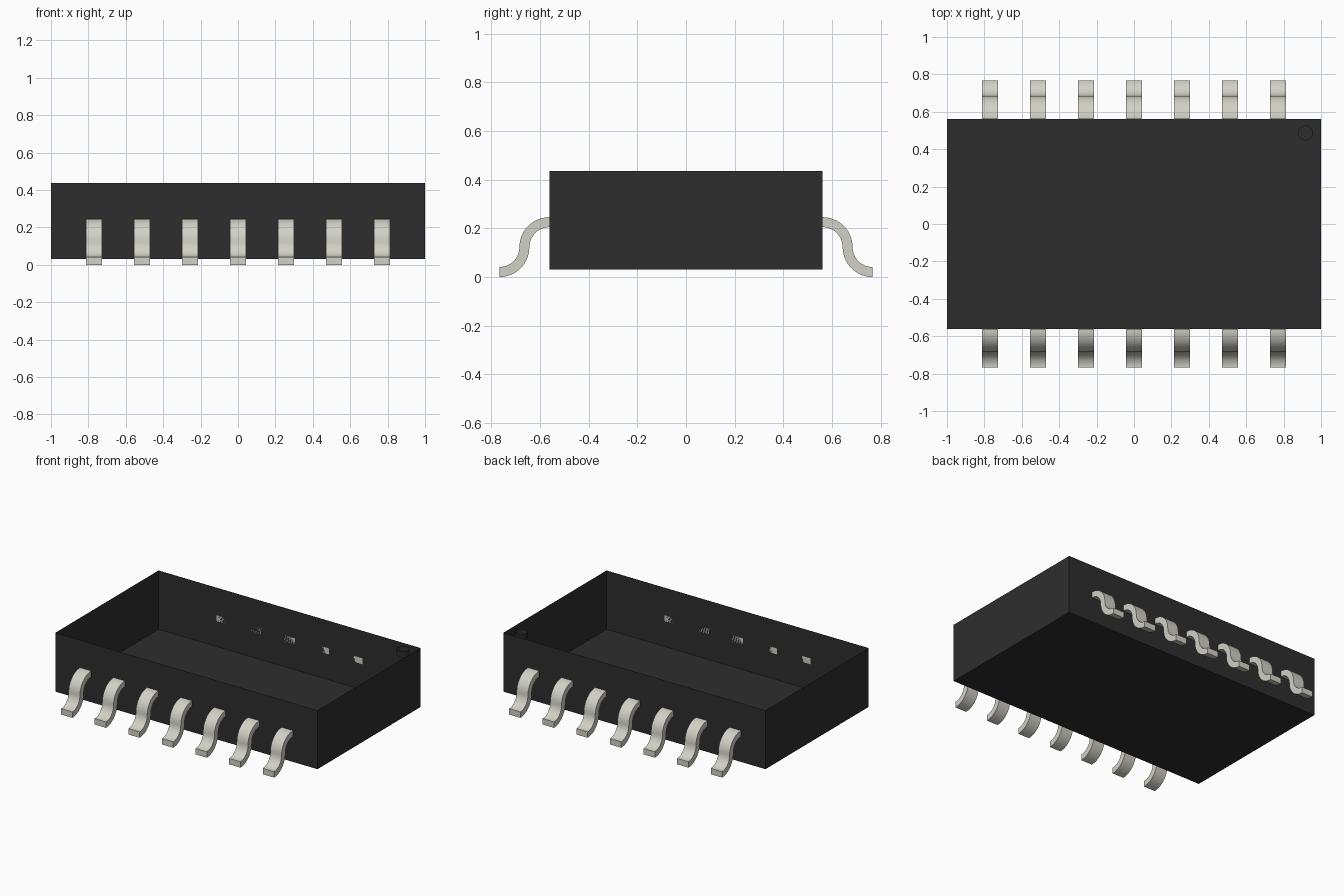
import bpy, bmesh, math

cube = bpy.data.objects.get("Cube")
if cube:
    bpy.data.objects.remove(cube, do_unlink=True)


def make_material(name, rgb):
    m = bpy.data.materials.new(name)
    m.use_nodes = True
    m.diffuse_color = (*rgb, 1)
    m.node_tree.nodes["Principled BSDF"].inputs["Base Color"].default_value = (*rgb, 1)
    return m


def make_object(name, bm, mat):
    mesh = bpy.data.meshes.new(name)
    bm.to_mesh(mesh)
    bm.free()
    mesh.materials.append(mat)
    ob = bpy.data.objects.new(name, mesh)
    bpy.context.scene.collection.objects.link(ob)
    bpy.ops.object.select_all(action='DESELECT')
    ob.select_set(True)
    bpy.context.view_layer.objects.active = ob
    bpy.ops.object.shade_smooth_by_angle(angle=math.radians(30))
    return ob


black = make_material("black plastic", (0.027, 0.027, 0.027))
metal = make_material("pale metal", (0.645, 0.638, 0.565))

HALF_Y, Z0, Z1 = 0.562, 0.03, 0.436

# Package body: thin-walled tray, open at the top
bm = bmesh.new()
bmesh.ops.create_cube(bm, size=1)
for v in bm.verts:
    v.co = (v.co.x * 2, v.co.y * 2 * HALF_Y, Z0 if v.co.z < 0 else Z1)
top = [f for f in bm.faces if f.normal.z > 0.9]
bmesh.ops.delete(bm, geom=top, context='FACES_ONLY')
make_object("body", bm, black)

# Pin-one marker: shallow round cup in the corner, open at the top
bm = bmesh.new()
R, DEPTH, N = 0.04, 0.04, 32
rings = [[bm.verts.new((0.917 + R * math.cos(2 * math.pi * i / N),
                        0.487 + R * math.sin(2 * math.pi * i / N), z))
          for i in range(N)] for z in (Z1 - DEPTH, Z1)]
bm.faces.new(rings[0])
for i in range(N):
    j = (i + 1) % N
    bm.faces.new((rings[0][j], rings[0][i], rings[1][i], rings[1][j]))
make_object("pin_one_marker", bm, black)

# Leads: S-shaped strip made of two quarter arcs
R_OUT, R_IN, WIDTH, SEG = 0.123, 0.082, 0.086, 14
REACH = R_OUT + R_IN


def lead_profile():
    """Pairs of (distance from body, height) along the upper and lower edges."""
    upper, lower = [], []
    for i in range(SEG + 1):                      # bend down from the body
        a = math.pi / 2 * i / SEG
        s, c = math.sin(a), math.cos(a)
        upper.append((R_OUT * s, R_OUT + R_OUT * c))
        lower.append((R_IN * s, R_OUT + R_IN * c))
    for i in range(1, SEG + 1):                   # bend out to the foot
        a = math.pi / 2 * i / SEG
        s, c = math.sin(a), math.cos(a)
        upper.append((REACH - R_IN * c, R_OUT - R_IN * s))
        lower.append((REACH - R_OUT * c, R_OUT - R_OUT * s))
    return upper, lower


def make_lead(name, x, side):
    bm = bmesh.new()
    upper, lower = lead_profile()
    rows = []
    for u, l in zip(upper, lower):
        rows.append([bm.verts.new((x + dx, side * (HALF_Y + p[0]), p[1]))
                     for p, dx in ((u, -WIDTH / 2), (u, WIDTH / 2),
                                   (l, WIDTH / 2), (l, -WIDTH / 2))])
    for a, b in zip(rows, rows[1:]):
        for k in range(4):
            n = (k + 1) % 4
            bm.faces.new((a[k], a[n], b[n], b[k]))
    bm.faces.new(rows[0])
    bm.faces.new(rows[-1])
    bmesh.ops.recalc_face_normals(bm, faces=bm.faces[:])
    make_object(name, bm, metal)


for side, label in ((-1, "front"), (1, "back")):
    for i in range(7):
        make_lead(f"{label}_lead_{i + 1}", (i - 3) * 0.2565, side)
